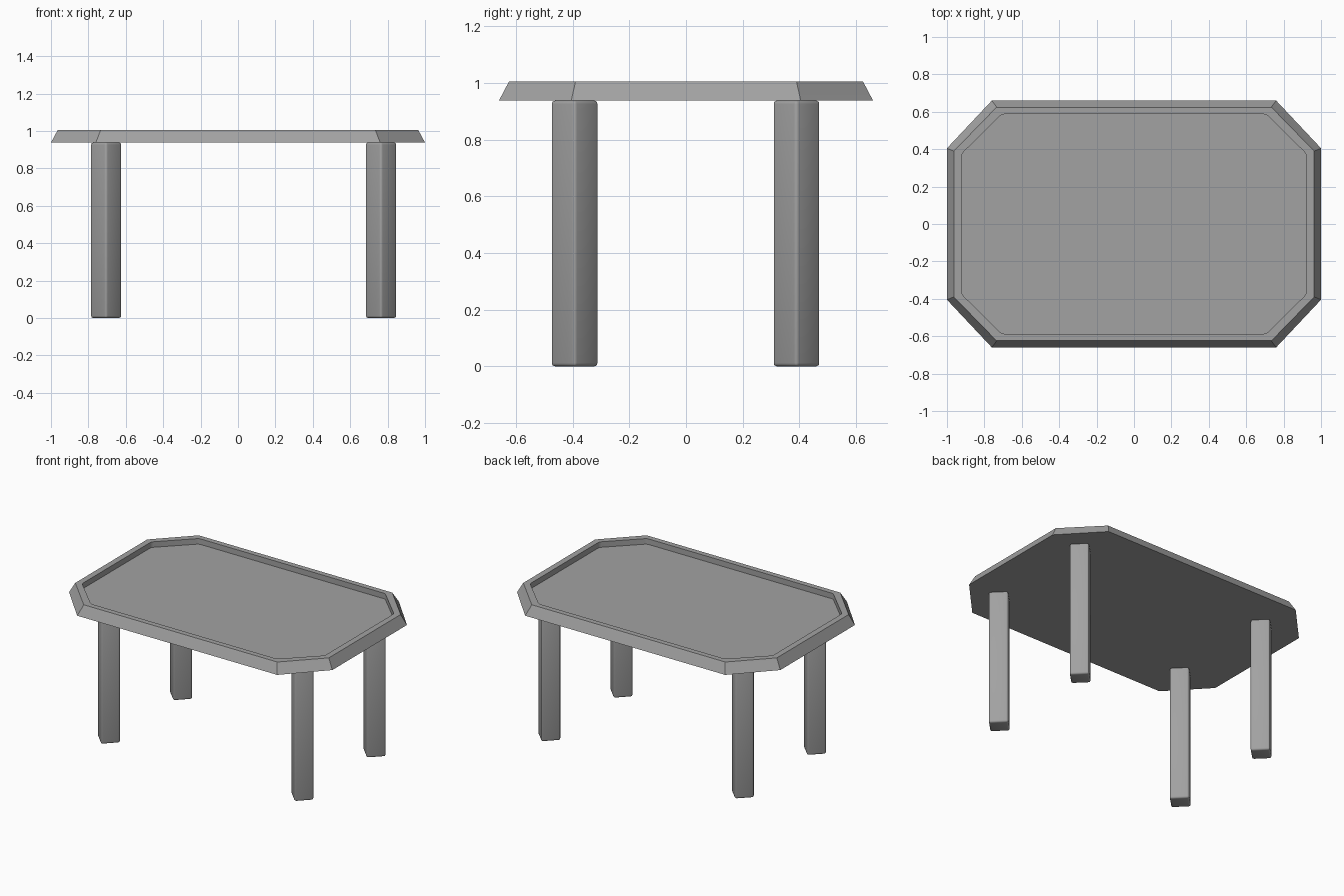
import bpy, bmesh, math

cube = bpy.data.objects.get("Cube")
if cube:
    bpy.data.objects.remove(cube, do_unlink=True)

gray = bpy.data.materials.new("plain gray")
gray.use_nodes = True
color = (0.36, 0.36, 0.36, 1)
gray.diffuse_color = color
gray.node_tree.nodes["Principled BSDF"].inputs["Base Color"].default_value = color


def make_object(name, bm, location=(0, 0, 0)):
    bmesh.ops.recalc_face_normals(bm, faces=bm.faces)
    mesh = bpy.data.meshes.new(name)
    bm.to_mesh(mesh)
    bm.free()
    mesh.materials.append(gray)
    obj = bpy.data.objects.new(name, mesh)
    obj.location = location
    bpy.context.collection.objects.link(obj)
    bpy.ops.object.select_all(action="DESELECT")
    obj.select_set(True)
    bpy.context.view_layer.objects.active = obj
    bpy.ops.object.shade_smooth_by_angle(angle=math.radians(32))
    return obj


def octagon(bm, hx, hy, cx, cy, z):
    """Ring of a rectangle hx by hy whose corners are cut at cx and cy."""
    points = [(hx, -cy), (hx, cy), (cx, hy), (-cx, hy),
              (-hx, cy), (-hx, -cy), (-cx, -hy), (cx, -hy)]
    return [bm.verts.new((x, y, z)) for x, y in points]


# Table top: sloped skirt, small lip, raised rim and sunken panel
bm = bmesh.new()
levels = [(1.0, 0.66, 0.76, 0.405, 0.938),
          (0.969, 0.63, 0.738, 0.392, 0.995),
          (0.963, 0.624, 0.735, 0.39, 1.006),
          (0.922, 0.587, 0.707, 0.375, 1.006),
          (0.922, 0.587, 0.707, 0.375, 0.968)]
rings = [octagon(bm, *level) for level in levels]
for low, high in zip(rings, rings[1:]):
    for i in range(8):
        j = (i + 1) % 8
        bm.faces.new((low[i], low[j], high[j], high[i]))
bm.faces.new(rings[0])
bm.faces.new(rings[-1])
# Soften the upright corners of the recess
corners = [bm.edges.get((a, b)) for a, b in zip(rings[3], rings[4])]
bmesh.ops.bevel(bm, geom=corners, offset=0.014, segments=2,
                profile=0.5, affect="EDGES")
make_object("table_top", bm)

# Legs: square posts turned on the diagonal, with eased edges
leg_height = 0.938
for side, x in (("right", -0.705), ("left", 0.765)):
    for end, y in (("front", -0.393), ("back", 0.39)):
        bm = bmesh.new()
        bmesh.ops.create_cube(bm, size=1)
        bmesh.ops.scale(bm, vec=(0.121, 0.121, leg_height), verts=bm.verts)
        bmesh.ops.bevel(bm, geom=bm.edges[:], offset=0.012, segments=3,
                        profile=0.5, affect="EDGES")
        leg = make_object(f"{end}_{side}_leg", bm, (x, y, leg_height / 2))
        leg.rotation_euler.z = math.radians(45)
